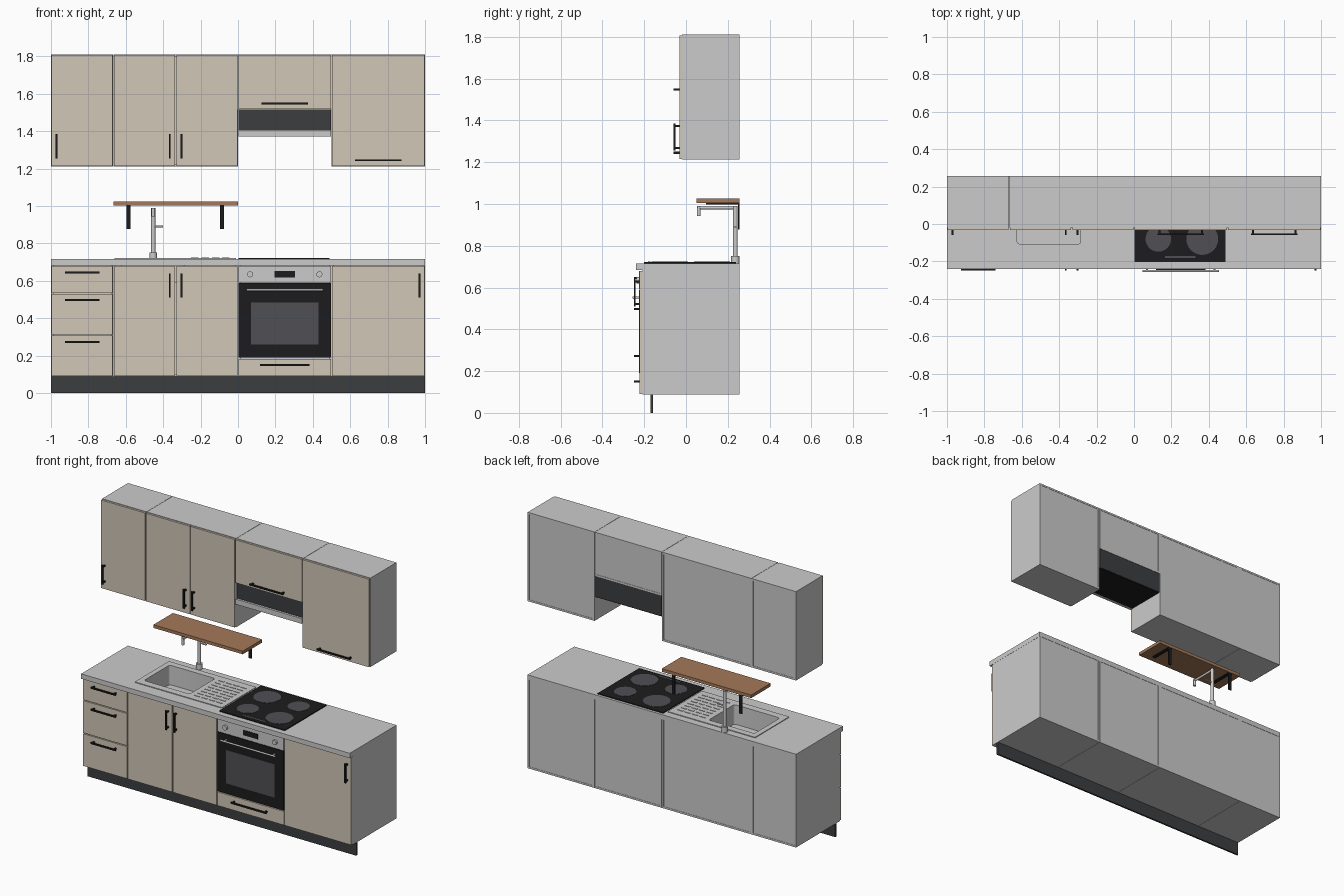
import bpy, bmesh
from mathutils import Vector

if "Cube" in bpy.data.objects:
    bpy.data.objects.remove(bpy.data.objects["Cube"])


def mat(name, r, g, b):
    m = bpy.data.materials.new(name)
    m.diffuse_color = (r, g, b, 1)
    m.use_nodes = True
    m.node_tree.nodes["Principled BSDF"].inputs["Base Color"].default_value = m.diffuse_color
    return m


FRONT = mat("beige_front", .64, .57, .47)
BLACK = mat("black", .012, .012, .013)
DARK = mat("dark_grey", .045, .047, .05)
GLASS = mat("grey_glass", .08, .08, .09)
WOOD = mat("wood", .37, .19, .10)
STEEL = mat("steel", .62, .62, .62)


def finish(name, bm, m=None):
    me = bpy.data.meshes.new(name)
    bm.to_mesh(me)
    bm.free()
    ob = bpy.data.objects.new(name, me)
    bpy.context.collection.objects.link(ob)
    if m:
        me.materials.append(m)
    return ob


def add_box(bm, x0, x1, y0, y1, z0, z1):
    vs = bmesh.ops.create_cube(bm, size=1)["verts"]
    for v in vs:
        v.co = Vector((x0 + (v.co.x + .5) * (x1 - x0), y0 + (v.co.y + .5) * (y1 - y0),
                       z0 + (v.co.z + .5) * (z1 - z0)))


def box(name, x0, x1, y0, y1, z0, z1, m=None):
    bm = bmesh.new()
    add_box(bm, x0, x1, y0, y1, z0, z1)
    return finish(name, bm, m)


def add_rod(bm, p, q, r, seg=24):
    p, q = Vector(p), Vector(q)
    d = q - p
    M = d.to_track_quat('Z', 'Y').to_matrix().to_4x4()
    M.translation = (p + q) / 2
    bmesh.ops.create_cone(bm, cap_ends=True, segments=seg, radius1=r, radius2=r,
                          depth=d.length, matrix=M)


def smooth(ob):
    bpy.ops.object.select_all(action='DESELECT')
    ob.select_set(True)
    bpy.context.view_layer.objects.active = ob
    bpy.ops.object.shade_smooth_by_angle()


def rods(name, parts, m=None, seg=24):
    bm = bmesh.new()
    for p, q, r in parts:
        add_rod(bm, p, q, r, seg)
    ob = finish(name, bm, m)
    smooth(ob)
    return ob


def rounded_tub(name, x0, x1, y0, y1, z0, z1):
    bm = bmesh.new()
    add_box(bm, x0, x1, y0, y1, z0, z1)
    up = [e for e in bm.edges if abs(e.verts[0].co.z - e.verts[1].co.z) > .01]
    bmesh.ops.bevel(bm, geom=up, offset=.015, segments=4, affect='EDGES', profile=.5)
    return finish(name, bm, STEEL)


def cut(ob, cutter):
    md = ob.modifiers.new("cut", 'BOOLEAN')
    md.operation = 'DIFFERENCE'
    md.solver = 'EXACT'
    md.object = cutter
    bpy.context.view_layer.objects.active = ob
    bpy.ops.object.modifier_apply(modifier=md.name)
    bpy.data.objects.remove(cutter)


BACK = .257
T = .012  # board thickness


# Carcass of boards: sides, bottom, inset back, optional top
def cabinet(name, x0, x1, y0, z0, z1, top):
    x0, x1 = x0 + .001, x1 - .001
    bm = bmesh.new()
    add_box(bm, x0, x0 + T, y0, BACK, z0, z1)
    add_box(bm, x1 - T, x1, y0, BACK, z0, z1)
    add_box(bm, x0 + T, x1 - T, y0, BACK, z0, z0 + T)
    if top:
        add_box(bm, x0 + T, x1 - T, y0, BACK, z1 - T, z1)
    add_box(bm, x0 + T, x1 - T, BACK - .008, BACK - .002, z0 + T, z1 - (T if top else 0))
    finish(name, bm)


def front(name, x0, x1, z0, z1, y):
    g = .003
    box(name, x0 + g, x1 - g, y, y + .013, z0 + g, z1 - g, FRONT)


# Bar handle with two posts
def handle(name, x, z, length, y, vertical):
    bm = bmesh.new()
    h, t = length / 2, .005
    for s in (-1, 1):
        px, pz = (x, z + s * (h - .012)) if vertical else (x + s * (h - .012), z)
        add_box(bm, px - t, px + t, y - .02, y, pz - t, pz + t)
    hx, hz = (t, h) if vertical else (h, t)
    add_box(bm, x - hx, x + hx, y - .027, y - .019, z - hz, z + hz)
    finish(name, bm, BLACK)


XS = (-1, -.667, 0, .5, 1)
BY, WY = -.222, -.032  # front planes of base and wall units

# Base cabinets and plinth
for i, n in enumerate(("drawer", "sink", "oven", "side")):
    cabinet(n + "_base_cabinet", XS[i], XS[i + 1], BY + .014, .088, .683, False)
box("plinth", -1, 1, -.17, -.158, 0, .088, DARK)

# Base fronts and handles
for i, (a, b, h) in enumerate(((.088, .31, .273), (.31, .533, .497), (.533, .683, .645))):
    front(f"drawer_front_{i}", -1, -.667, a, b, BY)
    handle(f"drawer_handle_{i}", -.833, h, .185, BY, False)
for n, a, b, h in (("sink_left", -.667, -.333, -.365), ("sink_right", -.333, 0, -.303),
                   ("side", .5, 1, .97)):
    front(n + "_base_door", a, b, .088, .683, BY)
    handle(n + "_base_handle", h, .575, .13, BY, True)
front("oven_drawer_front", 0, .5, .088, .186, BY)
handle("oven_drawer_handle", .25, .15, .265, BY, False)

# Wall cabinets, fronts and handles
for i, n in enumerate(("left", "middle", "hood", "right")):
    cabinet(n + "_wall_cabinet", XS[i], XS[i + 1], WY + .014, 1.515 if n == "hood" else 1.212, 1.81, True)
for n, a, b, h in (("left", -1, -.667, -.97), ("middle_left", -.667, -.333, -.365),
                   ("middle_right", -.333, 0, -.303)):
    front(n + "_wall_door", a, b, 1.212, 1.81, WY)
    handle(n + "_wall_handle", h, 1.32, .13, WY, True)
front("hood_door", 0, .5, 1.515, 1.81, WY)
handle("hood_handle", .25, 1.548, .25, WY, False)
front("right_wall_door", .5, 1, 1.212, 1.81, WY)
handle("right_wall_handle", .75, 1.245, .25, WY, False)

# Cooker hood
box("hood_body", .003, .497, -.015, BACK - .002, 1.378, 1.515, DARK)
box("hood_front_strip", .003, .497, -.03, -.01, 1.372, 1.407, STEEL)
box("hood_filter", .005, .495, -.01, BACK - .004, 1.373, 1.379, BLACK)

# Worktop with sink cut-out
SX0, SX1, SY0, SY1, TOP = -.66, -.01, -.155, .208, .716
worktop = box("worktop", -1, 1, -.24, BACK, .683, TOP)
cut(worktop, box("cutter", SX0 + .02, SX1 - .2, SY0 + .03, SY1 - .02, .6, .8))

# Sink: plate, bowl, drain and drainer ribs
bowl = (-.625, -.285, -.107, .165)
plate = box("sink_plate", SX0, SX1, SY0, SY1, TOP - .001, TOP + .005, STEEL)
cut(plate, rounded_tub("cutter", *bowl, .6, .8))
tub = rounded_tub("sink_bowl", *bowl, .59, TOP + .004)
bm = bmesh.new()
bm.from_mesh(tub.data)
bmesh.ops.delete(bm, geom=[f for f in bm.faces if f.normal.z > .9], context='FACES')
bmesh.ops.reverse_faces(bm, faces=bm.faces)
bm.to_mesh(tub.data)
bm.free()
smooth(tub)
rods("sink_drain", [((-.455, .03, .589), (-.455, .03, .594), .035)], STEEL)
bm = bmesh.new()
for r in range(8):
    for c in range(4):
        x, y = -.25 + c * .055, -.11 + r * .037
        add_box(bm, x, x + .04, y, y + .008, TOP + .004, TOP + .008)
finish("drainer_ribs", bm, STEEL)

# Tap
FX, FY = -.453, .236
rods("tap", [((FX, FY, TOP), (FX, FY, .752), .02),
             ((FX, FY, .75), (FX, FY, .99), .011),
             ((FX, FY, .982), (FX, .055, .982), .008),
             ((FX, .061, .99), (FX, .061, .943), .009),
             ((FX, FY, .89), (-.40, FY, .89), .005)], STEEL)

# Hob with four zones and a control strip
box("hob_glass", .002, .49, -.202, .24, TOP, .722, BLACK)
rods("hob_zones", [((x, y, .721), (x, y, .7235), r) for x, y, r in
     ((.13, -.08, .068), (.365, -.08, .085), (.13, .125, .085), (.365, .125, .068))], GLASS, 48)
box("hob_controls", .165, .33, -.182, -.17, .721, .7235, GLASS)

# Oven
box("oven_door", .004, .496, BY - .002, BY + .014, .19, .588, BLACK)
box("oven_window", .07, .43, BY - .004, BY, .26, .485, GLASS)
box("oven_panel", .004, .496, BY - .002, BY + .014, .592, .68, STEEL)
box("oven_display", .195, .305, BY - .004, BY, .618, .653, BLACK)
rods("oven_knobs", [((x, BY, .635), (x, BY - .015, .635), .016) for x in (.065, .435)], STEEL)
rods("oven_handle", [((.045, -.251, .552), (.455, -.251, .552), .006)] +
     [((x, BY, .552), (x, -.251, .552), .005) for x in (.07, .43)], STEEL)

# Wooden shelf on two brackets
box("shelf", -.665, 0, .05, BACK, 1.004, 1.025, WOOD)
for i, x in enumerate((-.585, -.085)):
    bm = bmesh.new()
    add_box(bm, x - .011, x + .011, BACK - .008, BACK, .878, 1.004)
    add_box(bm, x - .011, x + .011, .095, BACK - .008, .997, 1.004)
    finish(f"shelf_bracket_{i}", bm, BLACK)
